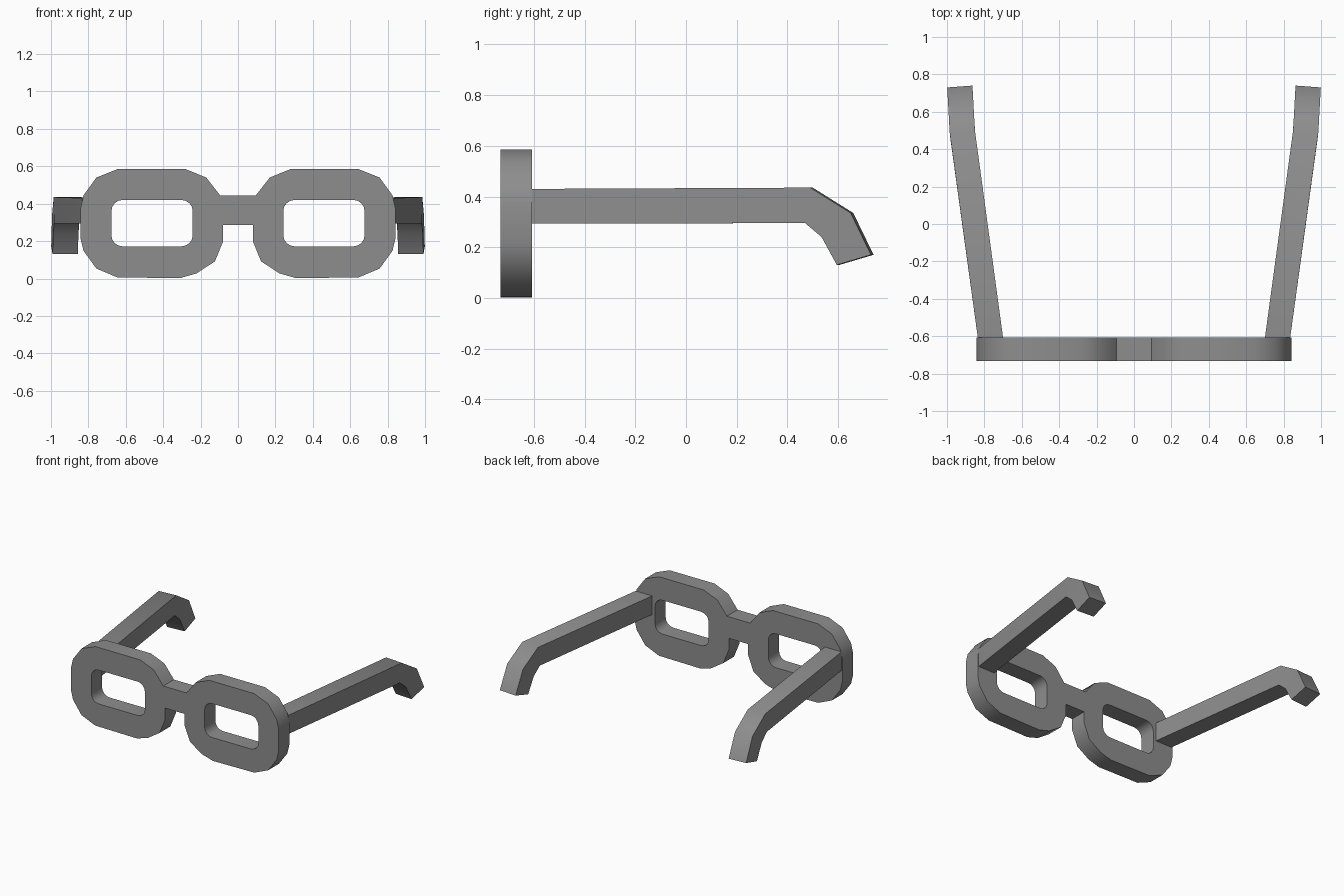
import bpy
import bmesh
import math

cube = bpy.data.objects.get("Cube")
if cube:
    bpy.data.objects.remove(cube, do_unlink=True)

grey = bpy.data.materials.new("frame grey")
grey.use_nodes = True
colour = (0.27, 0.27, 0.27, 1)
grey.diffuse_color = colour
grey.node_tree.nodes["Principled BSDF"].inputs["Base Color"].default_value = colour


def finish(name, bm):
    """Turn a bmesh into a named, smoothed grey object."""
    bmesh.ops.remove_doubles(bm, verts=bm.verts, dist=0.0005)
    bmesh.ops.recalc_face_normals(bm, faces=bm.faces)
    mesh = bpy.data.meshes.new(name)
    bm.to_mesh(mesh)
    bm.free()
    mesh.materials.append(grey)
    obj = bpy.data.objects.new(name, mesh)
    bpy.context.collection.objects.link(obj)
    bpy.ops.object.select_all(action="DESELECT")
    obj.select_set(True)
    bpy.context.view_layer.objects.active = obj
    bpy.ops.object.shade_smooth_by_angle(angle=math.radians(40))
    return obj


def rounded_hole(x0, x1, z0, z1, radius, steps=4):
    """Rounded rectangle, anticlockwise from the upper right corner."""
    corners = [(x1 - radius, z1 - radius), (x0 + radius, z1 - radius),
               (x0 + radius, z0 + radius), (x1 - radius, z0 + radius)]
    points = []
    for i, (cx, cz) in enumerate(corners):
        for s in range(steps + 1):
            a = math.pi / 2 * (i + s / steps)
            points.append((cx + radius * math.cos(a), cz + radius * math.sin(a)))
    return points


# Front frame: half outline in (x, z) from bridge top to bridge underside
half = [(0.094, 0.443), (0.17, 0.54), (0.28, 0.585), (0.645, 0.585),
        (0.757, 0.54), (0.826, 0.445), (0.842, 0.375), (0.842, 0.215),
        (0.826, 0.148), (0.757, 0.053), (0.645, 0.006), (0.31, 0.002),
        (0.222, 0.027), (0.123, 0.092), (0.079, 0.2), (0.079, 0.285)]
outline = half + [(-x, z) for x, z in reversed(half)]
hole = rounded_hole(0.242, 0.677, 0.172, 0.42, 0.06)
loops = [outline, hole, [(-x, z) for x, z in hole]]

FRONT, BACK = -0.732, -0.608
curve = bpy.data.curves.new("frame_profile", "CURVE")
curve.dimensions = "2D"
curve.fill_mode = "BOTH"
curve.extrude = (BACK - FRONT) / 2
for loop in loops:
    spline = curve.splines.new("POLY")
    spline.points.add(len(loop) - 1)
    for point, (x, z) in zip(spline.points, loop):
        point.co = (x, z, 0, 1)
    spline.use_cyclic_u = True
profile = bpy.data.objects.new("frame_profile", curve)
bpy.context.collection.objects.link(profile)
filled = bpy.data.meshes.new_from_object(
    profile.evaluated_get(bpy.context.evaluated_depsgraph_get()))
bpy.data.objects.remove(profile, do_unlink=True)
bm = bmesh.new()
bm.from_mesh(filled)
bpy.data.meshes.remove(filled)
for v in bm.verts:
    x, z, depth = v.co
    v.co = (x, (FRONT + BACK) / 2 + depth, z)
finish("front_frame", bm)

# Temple arms: paired upper and lower stations as (y, z), swept back and outward
upper = [(BACK, 0.43), (0.49, 0.435), (0.65, 0.335), (0.73, 0.17)]
lower = [(BACK, 0.293), (0.47, 0.295), (0.535, 0.24), (0.595, 0.13)]


def outer_x(y):
    """Outer face position: straight splay, easing off past the bend."""
    if y < 0.48:
        return 0.835 + 0.15 * (y - BACK) / (0.48 - BACK)
    return 0.985 + 0.055 * (y - 0.48)


def arm(name, side):
    bm = bmesh.new()
    rings = []
    for i, (top, bottom) in enumerate(zip(upper, lower)):
        ring = []
        for (y, z), inner in ((top, 0), (top, 1), (bottom, 1), (bottom, 0)):
            shift = 0.01 if inner and i else 0
            x = outer_x(y) - 0.135 * inner
            ring.append(bm.verts.new((side * x, y + shift, z)))
        rings.append(ring)
    for a, b in zip(rings, rings[1:]):
        for k in range(4):
            n = (k + 1) % 4
            bm.faces.new((a[k], a[n], b[n], b[k]))
    bm.faces.new(rings[0])
    bm.faces.new(rings[-1])
    finish(name, bm)


arm("left_temple_arm", 1)
arm("right_temple_arm", -1)
